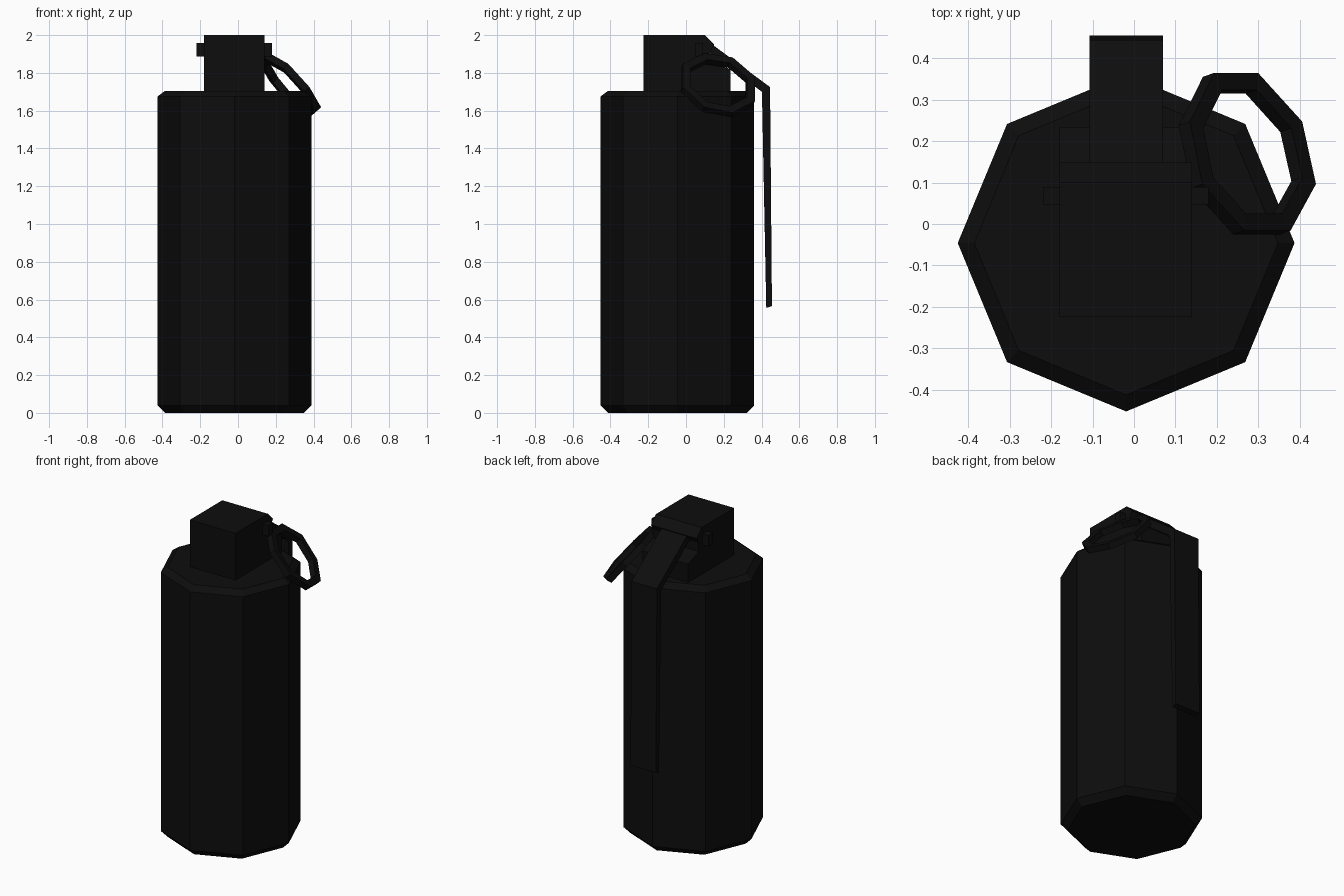
import bpy, bmesh, math
from mathutils import Vector

if "Cube" in bpy.data.objects:
    bpy.data.objects.remove(bpy.data.objects["Cube"])

black = bpy.data.materials.new("matte_black")
black.diffuse_color = (0.004, 0.004, 0.004, 1)
black.use_nodes = True
black.node_tree.nodes["Principled BSDF"].inputs["Base Color"].default_value = black.diffuse_color


def finish(name, bm):
    bmesh.ops.recalc_face_normals(bm, faces=bm.faces)
    mesh = bpy.data.meshes.new(name)
    bm.to_mesh(mesh)
    bm.free()
    mesh.materials.append(black)
    obj = bpy.data.objects.new(name, mesh)
    bpy.context.collection.objects.link(obj)
    return obj


def loft(name, rings, closed=False):
    """Skin a list of vertex rings; cap the ends unless the loop closes."""
    bm = bmesh.new()
    rows = [[bm.verts.new(p) for p in r] for r in rings]
    pairs = list(zip(rows, rows[1:])) + ([(rows[-1], rows[0])] if closed else [])
    for a, b in pairs:
        for i in range(len(a)):
            j = (i + 1) % len(a)
            bm.faces.new((a[i], a[j], b[j], b[i]))
    if not closed:
        bm.faces.new(rows[0])
        bm.faces.new(rows[-1])
    return finish(name, bm)


def extrude_x(name, profile, x0, x1):
    """Extrude a (y, z) side profile across x."""
    return loft(name, [[(x, y, z) for y, z in profile] for x in (x0, x1)])


# Octagonal canister with chamfered rims
def octagon(r, z):
    return [(-0.019 + r * math.cos(i * math.pi / 4),
             -0.046 + r * math.sin(i * math.pi / 4), z) for i in range(8)]

loft("canister", [octagon(r, z) for r, z in
                  ((0.367, 0), (0.407, 0.04), (0.407, 1.675), (0.367, 1.705))])

# Fuze head: cap with a bevelled rear lip above a lower step
extrude_x("fuze_head", [(-0.225, 1.69), (-0.225, 2.0), (0.10, 2.0), (0.15, 1.95),
                        (0.13, 1.915), (0.13, 1.86), (0.235, 1.82), (0.235, 1.69)],
          -0.18, 0.14)

# Safety lever: sloping top, then a long drop down the back
extrude_x("safety_lever", [(0.10, 1.975), (0.146, 1.945), (0.445, 1.725), (0.455, 0.565),
                           (0.425, 0.555), (0.402, 1.70), (0.12, 1.91)],
          -0.108, 0.07)

# Safety pin through the head
extrude_x("safety_pin", [(0.047, 1.887), (0.09, 1.887), (0.09, 1.957), (0.047, 1.957)],
          -0.22, 0.18)

# Pull ring: tilted eight-sided loop with a square section
path = [Vector(p) for p in (
    (0.19, 0.34, 1.765), (0.285, 0.34, 1.65), (0.38, 0.235, 1.595), (0.41, 0.10, 1.62),
    (0.355, 0.0, 1.715), (0.255, 0.0, 1.825), (0.165, 0.10, 1.875), (0.138, 0.235, 1.855))]
centre = sum(path, Vector()) / 8
normal = (path[0] - path[4]).cross(path[2] - path[6]).normalized()
sections = []
for p in path:
    out = (p - centre).normalized()
    sections.append([p + out * a * 0.023 + normal * b * 0.019
                     for a, b in ((1, 1), (-1, 1), (-1, -1), (1, -1))])
loft("pull_ring", sections, closed=True)
